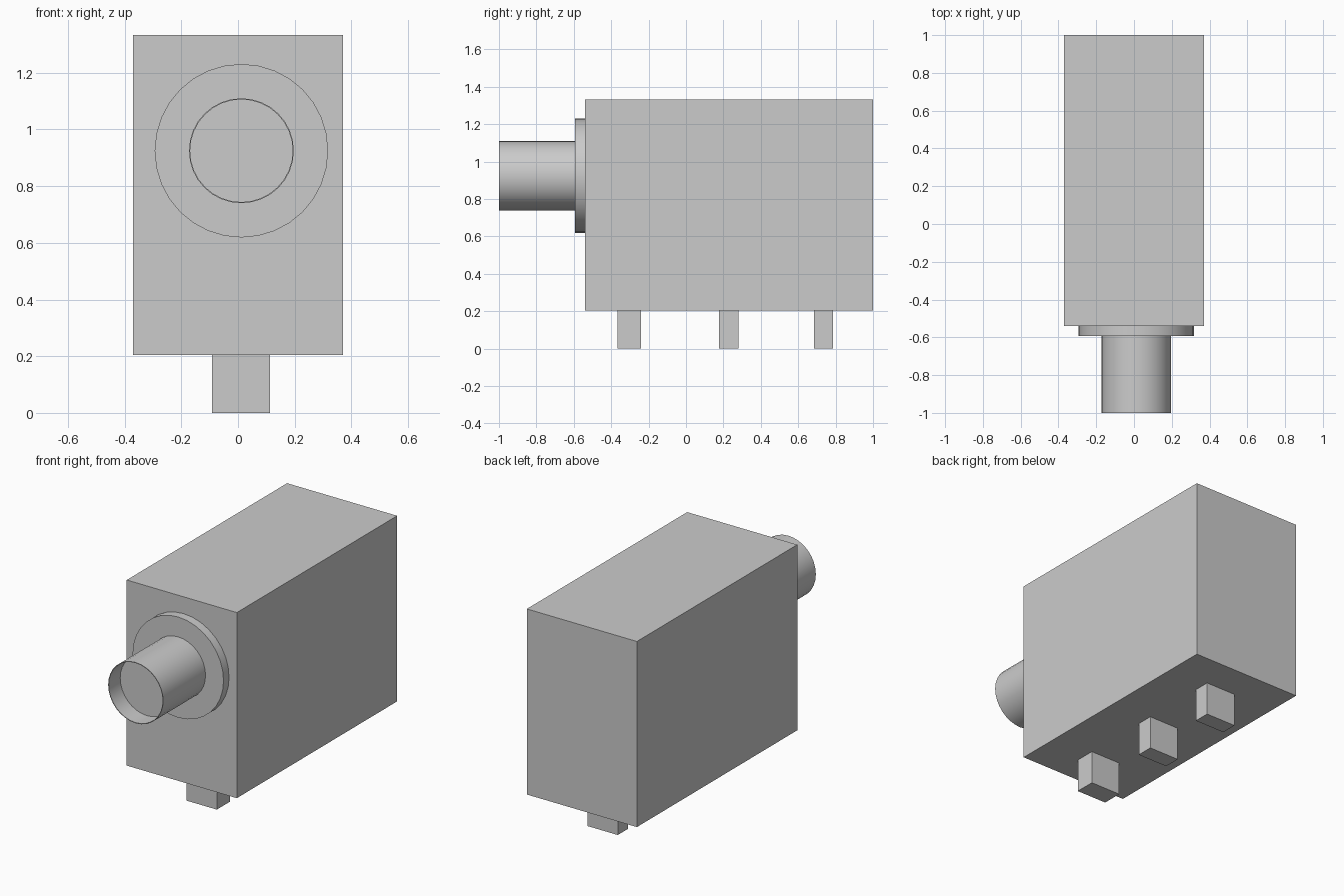
import bpy
import math
from mathutils import Matrix

cube = bpy.data.objects.get("Cube")
if cube:
    bpy.data.objects.remove(cube, do_unlink=True)

# Single grey material
grey = bpy.data.materials.new("plain grey")
grey.use_nodes = True
colour = (0.6, 0.6, 0.6, 1)
grey.diffuse_color = colour
grey.node_tree.nodes["Principled BSDF"].inputs["Base Color"].default_value = colour


def box(name, low, high):
    centre = [(a + b) / 2 for a, b in zip(low, high)]
    bpy.ops.mesh.primitive_cube_add(size=1, location=centre)
    ob = bpy.context.object
    ob.name = name
    ob.data.transform(Matrix.Diagonal([b - a for a, b in zip(low, high)] + [1]))
    ob.data.materials.append(grey)
    return ob


def lathe(name, profile, x, z, sides=32):
    """Revolve (radius, y) points about an axis running front to back."""
    verts, faces = [], []
    for r, y in profile:
        for i in range(sides):
            a = 2 * math.pi * i / sides
            verts.append((r * math.cos(a), y, r * math.sin(a)))
    for k in range(len(profile) - 1):
        for i in range(sides):
            j = (i + 1) % sides
            a, b = k * sides, (k + 1) * sides
            faces.append((a + i, a + j, b + j, b + i))
    last = (len(profile) - 1) * sides
    faces.append(tuple(reversed(range(sides))))
    faces.append(tuple(range(last, last + sides)))
    mesh = bpy.data.meshes.new(name)
    mesh.from_pydata(verts, [], faces)
    mesh.materials.append(grey)
    ob = bpy.data.objects.new(name, mesh)
    ob.location = (x, 0, z)
    bpy.context.collection.objects.link(ob)
    # Make all normals point outward, then smooth the round walls
    bpy.ops.object.select_all(action='DESELECT')
    bpy.context.view_layer.objects.active = ob
    ob.select_set(True)
    bpy.ops.object.mode_set(mode='EDIT')
    bpy.ops.mesh.select_all(action='SELECT')
    bpy.ops.mesh.normals_make_consistent(inside=False)
    bpy.ops.object.mode_set(mode='OBJECT')
    bpy.ops.object.shade_smooth_by_angle(angle=math.radians(30))
    return ob


# Main housing
box("housing", (-0.37, -0.54, 0.205), (0.37, 1, 1.333))

# Mounting ring and hollow-ended barrel on the front
AXIS_X, AXIS_Z = 0.012, 0.925
lathe("mounting_ring", [(0.306, -0.54), (0.306, -0.593)], AXIS_X, AXIS_Z)
lathe("barrel", [(0.185, -0.593), (0.185, -1), (0.181, -1), (0.181, -0.89)],
      AXIS_X, AXIS_Z)

# Feet along the underside
feet = {"front_foot": (-0.365, -0.24), "middle_foot": (0.177, 0.28),
        "rear_foot": (0.685, 0.785)}
for name, (y0, y1) in feet.items():
    box(name, (-0.091, y0, 0), (0.113, y1, 0.205))
